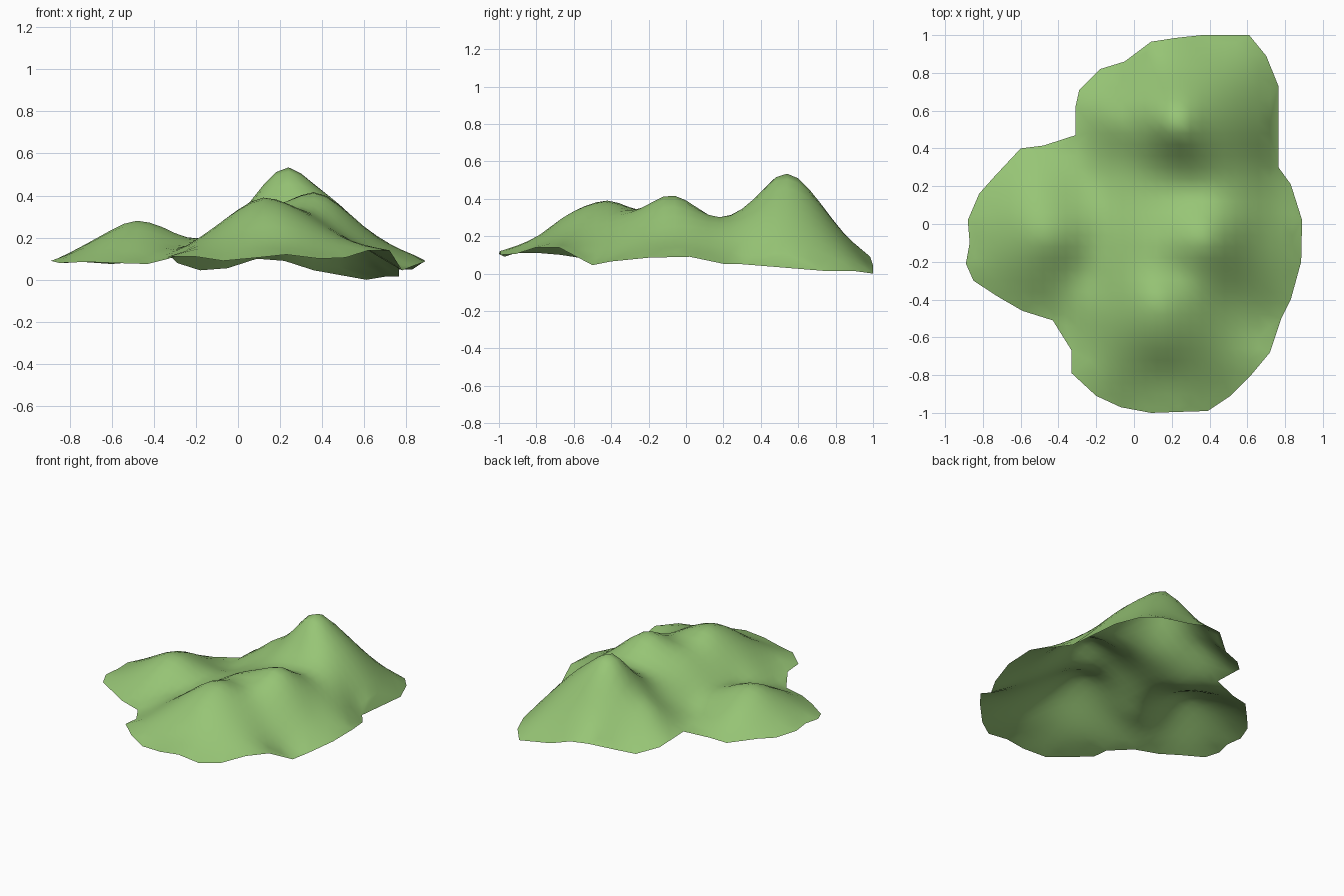
import bpy, bmesh, math
from mathutils import Vector
from mathutils.geometry import delaunay_2d_cdt

if "Cube" in bpy.data.objects:
    bpy.data.objects.remove(bpy.data.objects["Cube"])

# Shoreline of the hills: x, y, height
RIM = [
    (.61, 1, 0), (.36, 1, .045), (.22, .985, .09), (.09, .965, .1), (-.05, .86, .055), (-.18, .82, .045),
    (-.29, .71, .08), (-.31, .62, .1), (-.31, .47, .105), (-.48, .415, .085), (-.6, .4, .075),
    (-.74, .25, .085), (-.82, .16, .08), (-.88, .02, .09), (-.87, -.1, .095), (-.89, -.21, .09),
    (-.85, -.3, .08), (-.72, -.385, .085), (-.59, -.46, .08), (-.43, -.51, .075), (-.33, -.67, .1),
    (-.33, -.79, .11), (-.2, -.91, .11), (-.07, -.97, .09), (.09, -1, .105), (.23, -.995, .12),
    (.39, -.99, .1), (.51, -.91, .105), (.62, -.8, .14), (.72, -.68, .14), (.78, -.5, .045),
    (.83, -.4, .065), (.885, -.2, .085), (.89, .02, .09), (.83, .21, .05), (.765, .3, .05),
    (.765, .73, .015), (.7, .89, .015)]

# Peaks, ridges and valleys: x, y, height
HILLS = [
    (.23, .57, .53), (.22, .48, .515), (.22, .4, .43), (.22, .32, .35), (.22, .16, .285),
    (.33, .16, .295), (.45, .31, .33), (.5, .15, .285), (.64, .24, .2),
    (.23, .7, .4), (.23, .84, .22), (-.1, .2, .19), (-.22, .22, .14), (0, .36, .26),
    (-.1, .55, .26), (.04, .53, .35), (.12, .54, .45), (.34, .55, .47), (.5, .53, .34),
    (.64, .5, .2), (.37, -.09, .42), (.36, .02, .38), (.22, -.25, .335), (.12, -.4, .39),
    (.14, -.52, .37), (.5, -.08, .34), (.65, -.08, .21), (.5, -.4, .22), (.15, -.66, .3),
    (.15, -.79, .2), (.34, -.62, .27), (-.03, -.4, .31), (-.2, -.45, .19), (-.2, -.1, .19),
    (-.25, -.27, .155), (-.49, -.07, .28), (-.36, -.07, .25), (-.63, -.07, .22),
    (-.52, -.3, .17), (-.52, .18, .2), (.08, -.1, .32)]


def kernel(a, b):
    r2 = (a[0] - b[0]) ** 2 + (a[1] - b[1]) ** 2
    return r2 * math.log(r2) * .5 if r2 > 1e-12 else 0


def solve(m):
    """Gauss-Jordan elimination of an augmented matrix."""
    n = len(m)
    for i in range(n):
        p = max(range(i, n), key=lambda k: abs(m[k][i]))
        m[i], m[p] = m[p], m[i]
        m[i] = [v / m[i][i] for v in m[i]]
        for k in range(n):
            if k != i and m[k][i]:
                f = m[k][i]
                m[k] = [a - f * b for a, b in zip(m[k], m[i])]
    return [row[-1] for row in m]


# Thin plate surface through all control points
pts = RIM + HILLS
rows = [[kernel(a, b) + (.0005 if a is b else 0) for b in pts] + [1, a[0], a[1], a[2]] for a in pts]
rows += [[f(b) for b in pts] + [0] * 4 for f in (lambda b: 1, lambda b: b[0], lambda b: b[1])]
w = solve(rows)


def height(x, y):
    return sum(wi * kernel((x, y), p) for wi, p in zip(w, pts)) + w[-3] + w[-2] * x + w[-1] * y


# Triangulated sheet: shoreline plus an inner grid
STEP = .06


def inside(x, y):
    hit = False
    for a, b in zip(RIM, RIM[1:] + RIM[:1]):
        d = Vector((b[0] - a[0], b[1] - a[1]))
        v = Vector((x - a[0], y - a[1]))
        t = min(1, max(0, v.dot(d) / d.length_squared))
        if (v - d * t).length < STEP * .5:
            return False
        if (a[1] > y) != (b[1] > y) and x < a[0] + d.x * (y - a[1]) / d.y:
            hit = not hit
    return hit


flat = [Vector(p[:2]) for p in RIM]
for i in range(-17, 18):
    for j in range(-17, 18):
        if inside(i * STEP, j * STEP):
            flat.append(Vector((i * STEP, j * STEP)))
verts, _, faces, *_ = delaunay_2d_cdt(flat, [], [list(range(len(RIM)))], 1, 1e-5)

rim_z = {(round(x, 3), round(y, 3)): z for x, y, z in RIM}
coords = []
for v in verts:
    z = rim_z.get((round(v.x, 3), round(v.y, 3)))
    coords.append((v.x, v.y, max(0, height(v.x, v.y)) if z is None else z))

mesh = bpy.data.meshes.new("hills")
mesh.from_pydata(coords, [], [list(f) for f in faces])
bm = bmesh.new()
bm.from_mesh(mesh)
bmesh.ops.delete(bm, geom=[v for v in bm.verts if not v.link_faces], context='VERTS')
for f in bm.faces:
    f.normal_update()
    if f.normal.z < 0:
        f.normal_flip()
    f.smooth = True
bm.to_mesh(mesh)
bm.free()

# Grass colour
grass = bpy.data.materials.new("grass_green")
grass.diffuse_color = (.31, .56, .18, 1)
grass.use_nodes = True
grass.node_tree.nodes["Principled BSDF"].inputs["Base Color"].default_value = grass.diffuse_color
mesh.materials.append(grass)
bpy.context.collection.objects.link(bpy.data.objects.new("hills", mesh))
